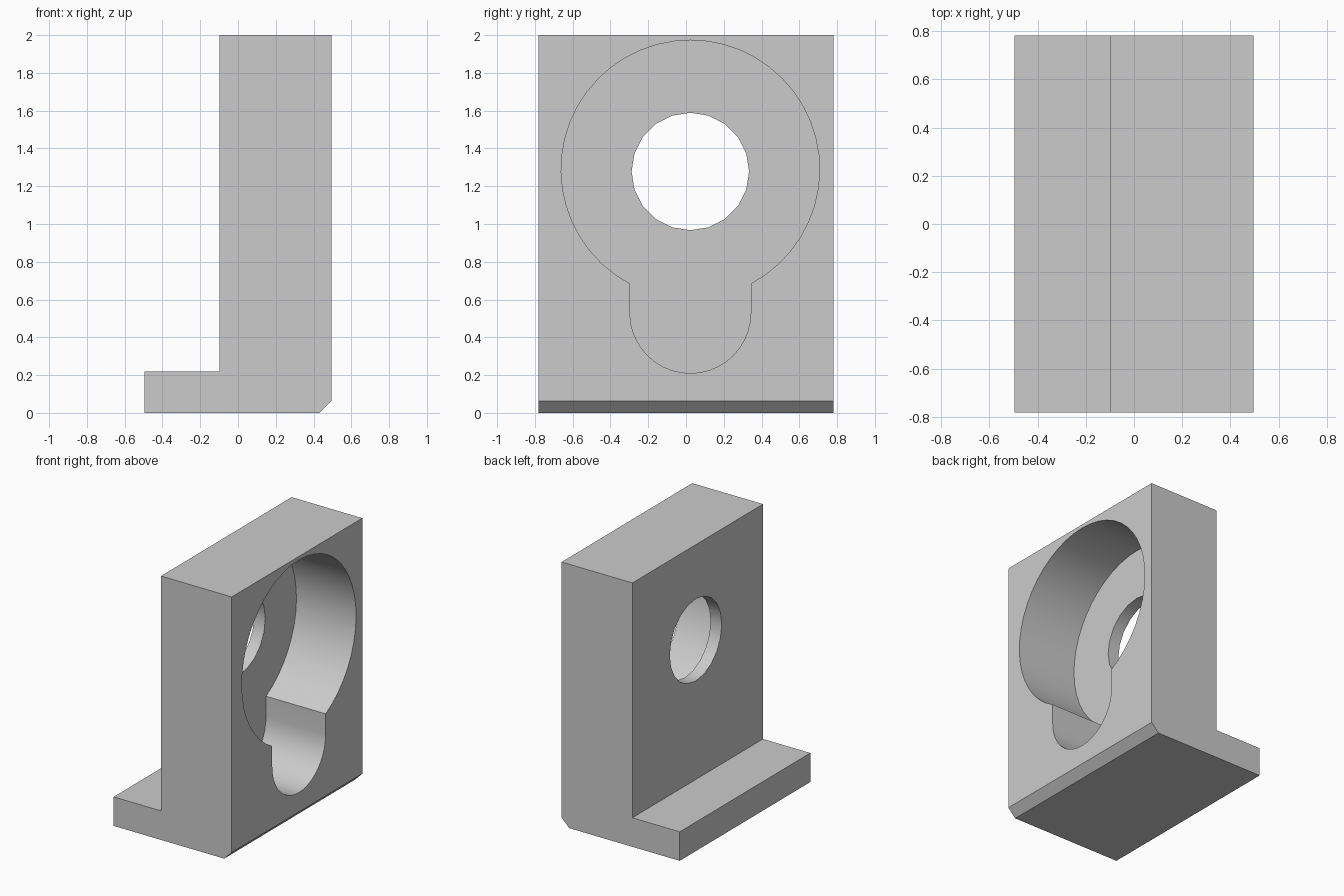
import bpy
import bmesh
from math import asin, cos, pi, radians, sin

cube = bpy.data.objects.get("Cube")
if cube:
    bpy.data.objects.remove(cube, do_unlink=True)

grey = bpy.data.materials.new("plain_grey")
colour = (0.6, 0.6, 0.6, 1)
grey.diffuse_color = colour
grey.use_nodes = True
grey.node_tree.nodes["Principled BSDF"].inputs["Base Color"].default_value = colour


def prism(name, points, offset):
    """Extrude a flat outline of 3D points along an offset."""
    bm = bmesh.new()
    face = bm.faces.new([bm.verts.new(p) for p in points])
    grown = bmesh.ops.extrude_face_region(bm, geom=[face])["geom"]
    verts = [v for v in grown if isinstance(v, bmesh.types.BMVert)]
    bmesh.ops.translate(bm, vec=offset, verts=verts)
    bmesh.ops.recalc_face_normals(bm, faces=bm.faces)
    mesh = bpy.data.meshes.new(name)
    bm.to_mesh(mesh)
    bm.free()
    mesh.materials.append(grey)
    obj = bpy.data.objects.new(name, mesh)
    bpy.context.collection.objects.link(obj)
    return obj


def arc(x, y, z, radius, start, end, steps):
    """Points on an arc facing along x, with angles measured from +y."""
    angles = [start + (end - start) * i / steps for i in range(steps + 1)]
    return [(x, y + radius * cos(a), z + radius * sin(a)) for a in angles]


def cut(target, cutter):
    """Subtract a cutter and remove it."""
    mod = target.modifiers.new("cut", "BOOLEAN")
    mod.operation = "DIFFERENCE"
    mod.solver = "EXACT"
    mod.object = cutter
    bpy.context.view_layer.objects.active = target
    bpy.ops.object.modifier_apply(modifier=mod.name)
    bpy.data.objects.remove(cutter, do_unlink=True)


# L-shaped bracket with a chamfered lower edge
left, right, step, lip = -0.495, 0.495, -0.098, 0.22
half_depth, chamfer = 0.782, 0.063
profile = [(left, 0), (right - chamfer, 0), (right, chamfer),
           (right, 2), (step, 2), (step, lip), (left, lip)]
bracket = prism("bracket", [(x, -half_depth, z) for x, z in profile],
                (0, 2 * half_depth, 0))

# Keyhole pocket: large round recess joined to a round-ended slot
mid_y, floor_x = 0.023, -0.005
big, slot = 0.684, 0.32
join = asin(slot / big)
outline = arc(floor_x, mid_y, 1.289, big, -pi / 2 + join, 1.5 * pi - join, 40)
outline += arc(floor_x, mid_y, 0.53, slot, pi, 2 * pi, 20)
cut(bracket, prism("pocket_cutter", outline, (1, 0, 0)))

# Round through hole in the thin wall
hole = arc(-0.3, mid_y, 1.278, 0.311, 0, 2 * pi, 20)[:-1]
cut(bracket, prism("hole_cutter", hole, (0.6, 0, 0)))

# Smooth the curved walls and keep the corners sharp
bpy.ops.object.select_all(action="DESELECT")
bracket.select_set(True)
bpy.context.view_layer.objects.active = bracket
bpy.ops.object.shade_smooth_by_angle(angle=radians(30))
